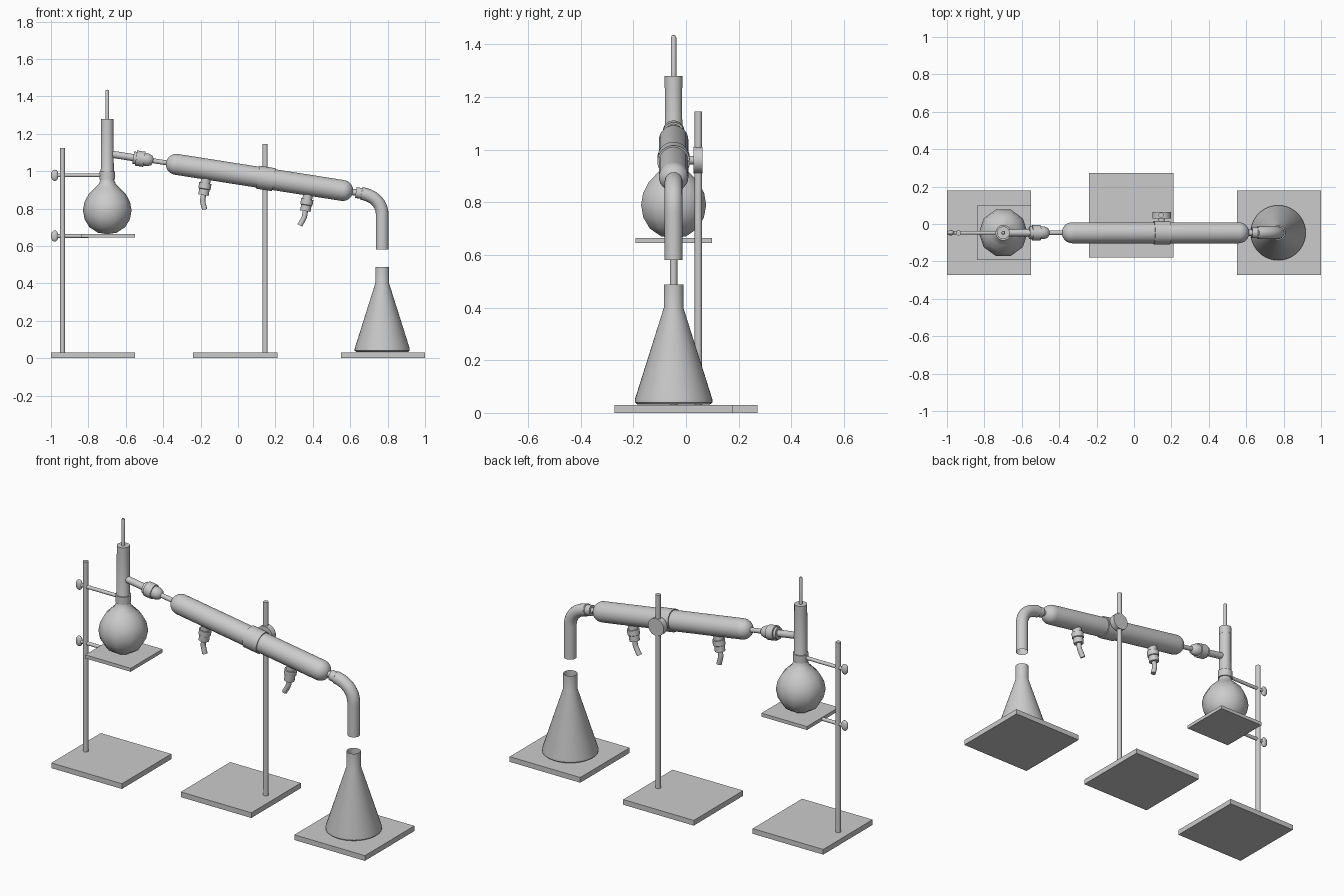
import bpy, bmesh
from math import sin, cos, pi, radians, sqrt
from mathutils import Vector, Matrix

if "Cube" in bpy.data.objects:
    bpy.data.objects.remove(bpy.data.objects["Cube"])

Y = -0.047           # glassware axis
UP = Vector((0, 0, 1))
SLOPE = 0.157
AX = Vector((1, 0, -SLOPE)).normalized()      # condenser direction
DOWN = Vector((-SLOPE, 0, -1)).normalized()   # perpendicular to it


def on_axis(x):
    return Vector((x, Y, 1.045 - SLOPE * (x + 0.385)))


def smooth(ob, angle=42):
    bpy.ops.object.select_all(action='DESELECT')
    ob.select_set(True)
    bpy.context.view_layer.objects.active = ob
    bpy.ops.object.shade_smooth_by_angle(angle=radians(angle))


def lathe(name, origin, profile, direction=UP, n=32):
    """Revolve (radius, distance) pairs round a direction."""
    bm = bmesh.new()
    rings = []
    for r, t in profile:
        if r == 0:
            rings.append([bm.verts.new((0, 0, t))] * n)
        else:
            rings.append([bm.verts.new((r * cos(2 * pi * i / n), r * sin(2 * pi * i / n), t))
                          for i in range(n)])
    for a, b in zip(rings, rings[1:]):
        for i in range(n):
            j = (i + 1) % n
            bm.faces.new(list(dict.fromkeys((a[i], a[j], b[j], b[i]))))
    bmesh.ops.recalc_face_normals(bm, faces=bm.faces)
    rot = UP.rotation_difference(Vector(direction)).to_matrix().to_4x4()
    bm.transform(Matrix.Translation(Vector(origin)) @ rot)
    me = bpy.data.meshes.new(name)
    bm.to_mesh(me)
    bm.free()
    ob = bpy.data.objects.new(name, me)
    bpy.context.collection.objects.link(ob)
    smooth(ob)
    return ob


def rod(name, a, b, r, n=24):
    a, b = Vector(a), Vector(b)
    d = (b - a).length
    return lathe(name, a, [(0, 0), (r, 0), (r, d), (0, d)], b - a, n)


def box(name, lo, hi):
    lo, hi = Vector(lo), Vector(hi)
    bpy.ops.mesh.primitive_cube_add(size=1, location=(lo + hi) / 2)
    ob = bpy.context.object
    ob.name = name
    ob.scale = hi - lo


def tube(name, pts, r, caps=False):
    """Round tube along bezier points given as (point, left handle, right handle)."""
    cu = bpy.data.curves.new(name, 'CURVE')
    cu.dimensions = '3D'
    cu.bevel_depth, cu.bevel_resolution, cu.resolution_u = r, 6, 14
    cu.use_fill_caps = caps
    sp = cu.splines.new('BEZIER')
    sp.bezier_points.add(len(pts) - 1)
    for p, (c, l, h) in zip(sp.bezier_points, pts):
        p.co, p.handle_left, p.handle_right = c, l, h
    ob = bpy.data.objects.new(name, cu)
    bpy.context.collection.objects.link(ob)
    bpy.ops.object.select_all(action='DESELECT')
    ob.select_set(True)
    bpy.context.view_layer.objects.active = ob
    bpy.ops.object.convert(target='MESH')
    smooth(bpy.context.object)


# stand bases and rods
box("left_base", (-1, Y - .225, 0), (-.55, Y + .225, .03))
box("middle_base", (-.24, -Y - .225, 0), (.21, -Y + .225, .03))
box("right_base", (.55, Y - .225, 0), (1, Y + .225, .03))
rod("left_stand_rod", (-.938, Y, .03), (-.938, Y, 1.125), .014)
rod("middle_stand_rod", (.145, -Y, .03), (.145, -Y, 1.145), .014)

# flask support plate, arms and thumb screws
box("flask_plate", (-.84, Y - .145, .645), (-.55, Y + .145, .665))
for label, z, end in (("plate", .653, -.8), ("neck", .978, -.72)):
    rod(label + "_arm", (-.98, Y, z), (end, Y, z), .01)
    bpy.ops.mesh.primitive_uv_sphere_add(segments=20, ring_count=12, location=(-.98, Y, z))
    knob = bpy.context.object
    knob.name = label + "_thumb_screw"
    knob.scale = (.02, .014, .03)
    smooth(knob)

# round flask with long neck, stopper and thermometer
FX = -.699
lathe("round_flask", (FX, Y, 0),
      [(0, .663), (.05, .671), (.095, .70), (.121, .742), (.13, .79), (.122, .835), (.1, .876),
       (.07, .906), (.046, .93), (.035, .957), (.034, 1.24)], n=10)
lathe("stopper", (FX, Y, 0), [(0, 1.235), (.034, 1.235), (.034, 1.28), (0, 1.28)])
lathe("thermometer", (FX, Y, 0), [(0, 1.2), (.01, 1.2), (.01, 1.425), (.007, 1.433), (0, 1.436)], n=16)
lathe("neck_clamp", (FX, Y, 0), [(.034, .955), (.041, .955), (.041, .998), (.034, .998), (.034, .955)])

# side arm and joint
rod("side_arm", on_axis(FX + .02), on_axis(-.55), .019)
lathe("joint", on_axis(-.56),
      [(.018, 0), (.033, 0), (.033, .015), (.041, .015), (.041, .06), (.034, .06), (.034, .08),
       (.026, .1), (.012, .108)], AX)
rod("condenser_inlet", on_axis(-.47), on_axis(-.37), .013)

# condenser jacket with rounded ends
R, L = .056, 1.0 * sqrt(1 + SLOPE ** 2)
cap = [(R * sin(a * pi / 16), R * (1 - cos(a * pi / 16))) for a in range(9)]
lathe("condenser", on_axis(-.385), cap + [(r, L - t) for r, t in reversed(cap)], AX)

# clamp band, stem and round grip
lathe("condenser_clamp", on_axis(.105),
      [(.055, 0), (.062, 0), (.062, .088), (.055, .088), (.055, 0)], AX)
rod("clamp_stem", (.148, Y + .05, .96), (.148, .035, .96), .016)
rod("clamp_grip", (.148, .029, .96), (.148, .063, .96), .05)

# water ports with bent spouts
for name, x, bend in (("upper", -.163, .01), ("lower", .382, -.026)):
    p = on_axis(x)
    lathe(name + "_port", p,
          [(.026, .03), (.026, .075), (.033, .075), (.033, .105), (.028, .108), (.028, .14), (0, .14)], DOWN)
    a = p + DOWN * .13
    b = a + DOWN * .035
    c = b + Vector((bend, 0, -.052))
    tube(name + "_spout", [(a, a - DOWN * .01, a + DOWN * .01),
                           (b, b - DOWN * .012, b + DOWN * .012),
                           (c, c.lerp(b, .3), c)], .014, True)

# receiving adapter
EX = .771
rod("condenser_outlet", on_axis(.6), on_axis(.66), .017)
lathe("adapter_collar", on_axis(.63), [(.016, 0), (.029, 0), (.029, .03), (.034, .035)], AX)
s, e, k = on_axis(.66), Vector((EX, Y, .765)), Vector((EX, Y, .58))
tube("bent_adapter", [(s, s - AX * .01, s + AX * .065),
                      (e, e + UP * .065, e - UP * .06),
                      (k, k + UP * .06, k)], .034)

# conical flask, open at the top
lathe("conical_flask", (EX, Y, 0),
      [(0, .032), (.138, .032), (.147, .04), (.147, .052), (.037, .4), (.037, .487)], n=40)
